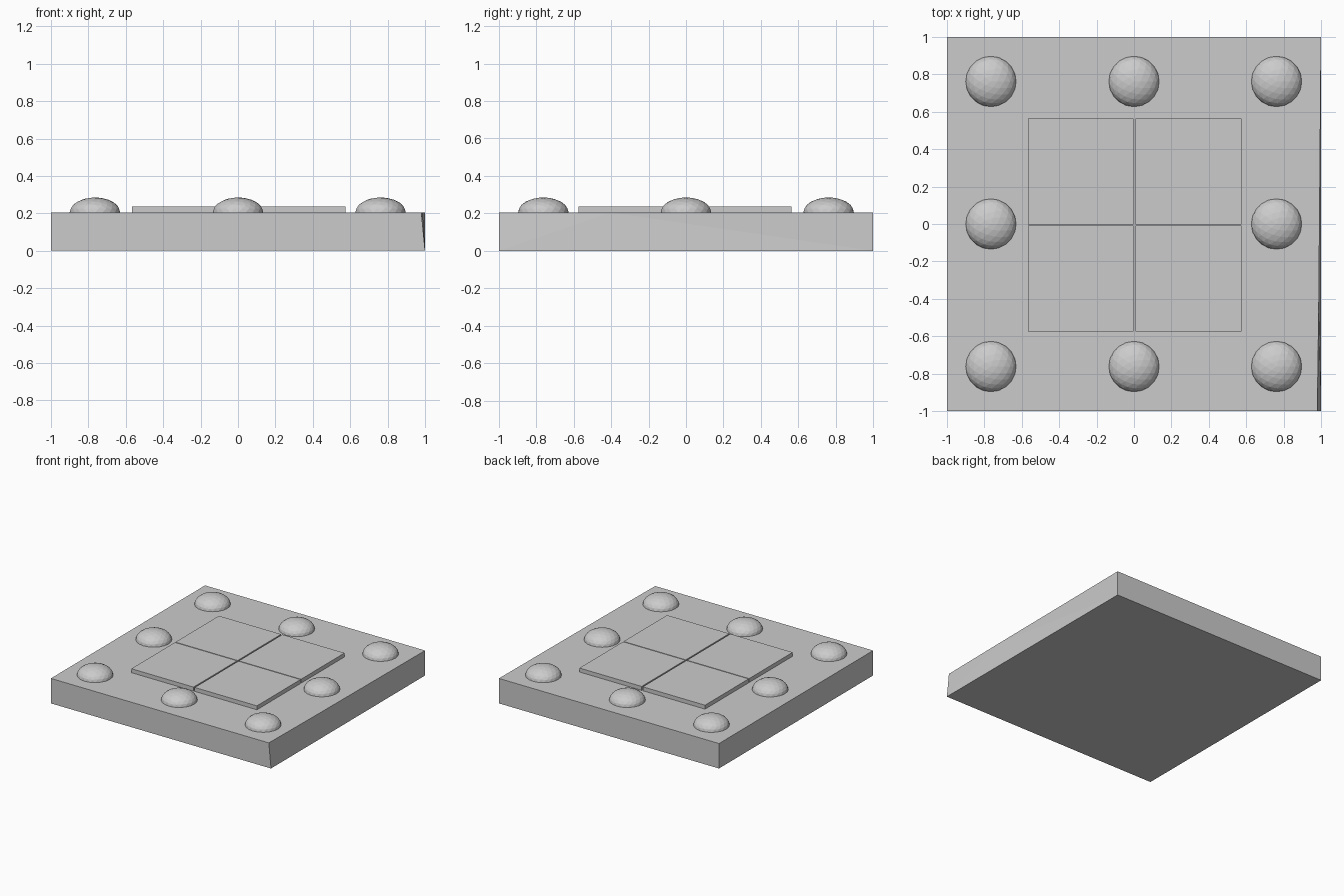
import bpy, bmesh
from mathutils import Matrix

if "Cube" in bpy.data.objects:
    bpy.data.objects.remove(bpy.data.objects["Cube"])

TOP = 0.205

grey = bpy.data.materials.new("light grey")
grey.diffuse_color = (0.6, 0.6, 0.6, 1)
grey.use_nodes = True
grey.node_tree.nodes["Principled BSDF"].inputs["Base Color"].default_value = grey.diffuse_color


def make(name, bm):
    bmesh.ops.recalc_face_normals(bm, faces=bm.faces)
    mesh = bpy.data.meshes.new(name)
    bm.to_mesh(mesh)
    bm.free()
    mesh.materials.append(grey)
    obj = bpy.data.objects.new(name, mesh)
    bpy.context.collection.objects.link(obj)
    return obj


# Slab, with the upper right edge worn inwards towards the front corner
bm = bmesh.new()
low = [bm.verts.new(p) for p in [(-1, -1, 0), (1, -1, 0), (1, 1, 0), (-1, 1, 0)]]
high = [bm.verts.new(p) for p in [(-1, -1, TOP), (0.98, -1, TOP), (0.988, -0.4, TOP),
                                  (1, 1, TOP), (-1, 1, TOP)]]
bm.faces.new(low)
bm.faces.new(high)
bm.faces.new([low[0], low[1], high[1], high[0]])
bm.faces.new([low[1], high[2], high[1]])
bm.faces.new([low[1], low[2], high[2]])
bm.faces.new([low[2], high[3], high[2]])
bm.faces.new([low[2], low[3], high[4], high[3]])
bm.faces.new([low[3], low[0], high[0], high[4]])
make("base_slab", bm)

# Four thin raised tiles with narrow gaps
for x in (-0.285, 0.291):
    for y in (-0.291, 0.281):
        bm = bmesh.new()
        bmesh.ops.create_cube(bm, size=1, matrix=Matrix.Translation((x, y, TOP + 0.01))
                              @ Matrix.Diagonal((0.565, 0.565, 0.045, 1)))
        make("centre_tile", bm)

# Eight faceted flattened domes around the rim
for x in (-0.765, 0, 0.762):
    for y in (-0.762, 0, 0.762):
        if x == 0 and y == 0:
            continue
        bm = bmesh.new()
        bmesh.ops.create_icosphere(bm, subdivisions=3, radius=1)
        bmesh.ops.bisect_plane(bm, geom=bm.verts[:] + bm.edges[:] + bm.faces[:],
                               plane_co=(0, 0, -0.05), plane_no=(0, 0, 1), clear_inner=True)
        bmesh.ops.transform(bm, verts=bm.verts, matrix=Matrix.Translation((x, y, TOP))
                            @ Matrix.Diagonal((0.135, 0.135, 0.08, 1)))
        make("rim_dome", bm)
